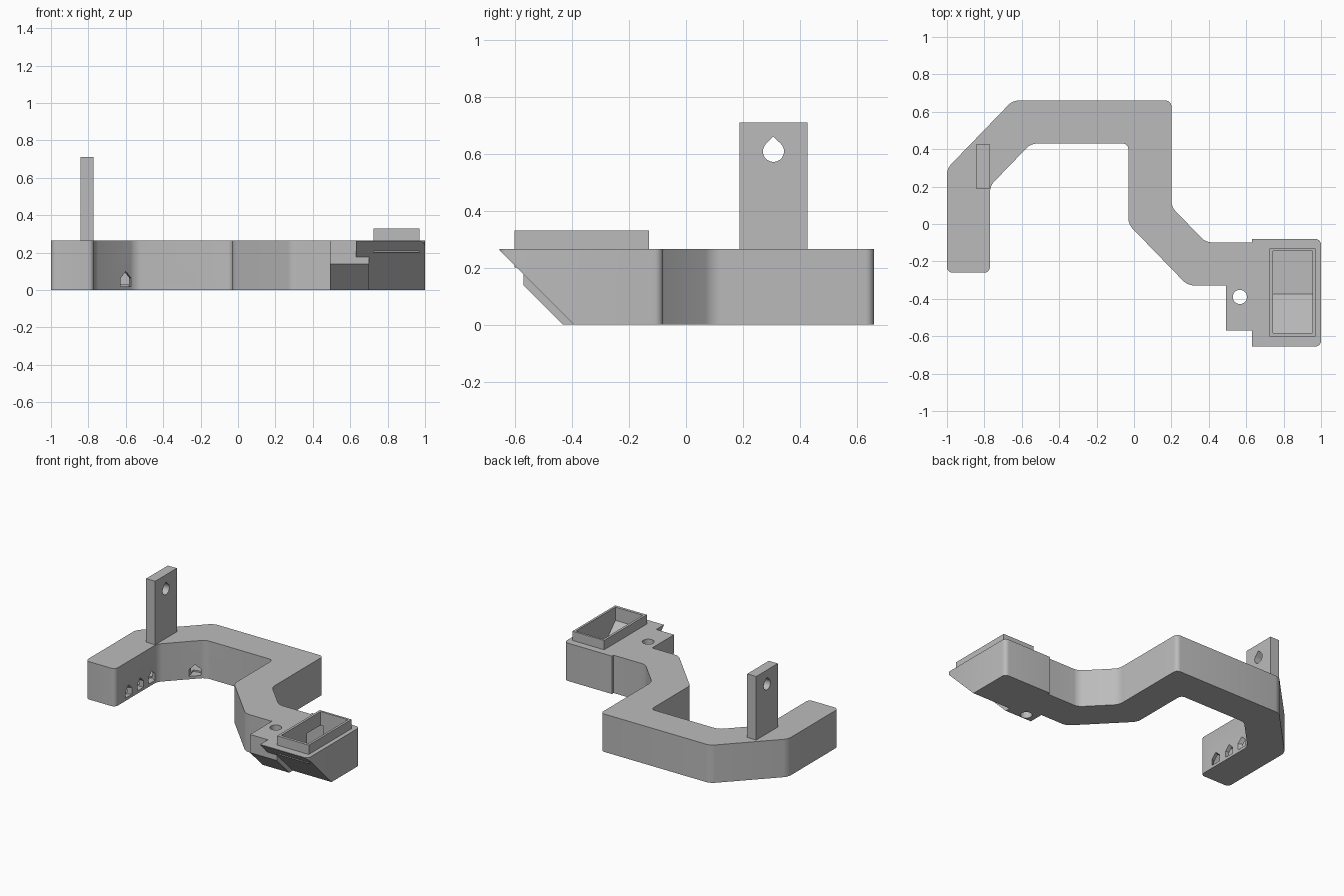
import bpy, bmesh, math
from mathutils import Vector, Matrix

cube = bpy.data.objects.get("Cube")
if cube:
    bpy.data.objects.remove(cube, do_unlink=True)

GREY = (0.5, 0.5, 0.5, 1)
mat = bpy.data.materials.new("plain grey")
mat.use_nodes = True
mat.diffuse_color = GREY
mat.node_tree.nodes["Principled BSDF"].inputs["Base Color"].default_value = GREY

TOP = 0.265      # duct height
WALL = 0.03      # duct wall thickness


def prism(name, outline, z0, z1, radius=0, rounded=lambda co: True, slope=None, matrix=None):
    """Extrude an outline upward, round its upright edges, cut a slope off it."""
    bm = bmesh.new()
    base = bm.faces.new([bm.verts.new((x, y, z0)) for x, y in outline])
    ext = bmesh.ops.extrude_face_region(bm, geom=[base])
    moved = [g for g in ext["geom"] if isinstance(g, bmesh.types.BMVert)]
    bmesh.ops.translate(bm, verts=moved, vec=(0, 0, z1 - z0))
    if radius:
        edges = [e for e in bm.edges
                 if abs(e.verts[0].co.z - e.verts[1].co.z) > 1e-4 and rounded(e.verts[0].co)]
        bmesh.ops.bevel(bm, geom=edges, offset=radius, segments=5, profile=0.5, affect='EDGES')
    if slope:
        bmesh.ops.bisect_plane(bm, geom=bm.verts[:] + bm.edges[:] + bm.faces[:],
                               plane_co=slope, plane_no=(0, -1, -1), clear_outer=True)
        bmesh.ops.holes_fill(bm, edges=[e for e in bm.edges if e.is_boundary])
    if matrix:
        bm.transform(matrix)
    bmesh.ops.recalc_face_normals(bm, faces=bm.faces[:])
    mesh = bpy.data.meshes.new(name)
    bm.to_mesh(mesh)
    bm.free()
    mesh.materials.append(mat)
    obj = bpy.data.objects.new(name, mesh)
    bpy.context.collection.objects.link(obj)
    return obj


def rect(x0, x1, y0, y1):
    return [(x0, y0), (x1, y0), (x1, y1), (x0, y1)]


def ribbon(path, half):
    """Outline of a strip of constant width along a path, with mitred corners."""
    pts = [Vector(p) for p in path]
    left, right = [], []
    for i, p in enumerate(pts):
        a = (p - pts[i - 1]).normalized() if i else (pts[1] - p).normalized()
        b = (pts[i + 1] - p).normalized() if i < len(pts) - 1 else a
        n = Vector((-a.y - b.y, a.x + b.x)).normalized()
        off = n * half / n.dot(Vector((-a.y, a.x)))
        left.append(p + off)
        right.append(p - off)
    return [tuple(p) for p in left + right[::-1]]


def combine(target, other, operation):
    mod = target.modifiers.new("join", 'BOOLEAN')
    mod.operation = operation
    mod.solver = 'EXACT'
    mod.object = other
    bpy.context.view_layer.objects.active = target
    bpy.ops.object.modifier_apply(modifier=mod.name)
    bpy.data.objects.remove(other, do_unlink=True)


def teardrop(r, tip, n=24):
    """Circle with a pointed top."""
    arc = [math.radians(135 + 270 * i / n) for i in range(n + 1)]
    return [(r * math.cos(a), r * math.sin(a)) for a in arc] + [(0, tip)]


def finish(obj):
    bpy.ops.object.select_all(action='DESELECT')
    obj.select_set(True)
    bpy.context.view_layer.objects.active = obj
    bpy.ops.object.shade_smooth_by_angle(angle=math.radians(30))


# Winding duct
bends = [(-0.885, 0.25), (-0.6, 0.545), (0.085, 0.545), (0.085, 0.045), (0.335, -0.213)]
duct = prism("air_duct", ribbon([(-0.885, -0.26)] + bends + [(0.8, -0.213)], 0.115),
             0, TOP, 0.03, lambda co: co.x < 0.7)

# Intake head with sloped front, screw tab and raised collar
head = prism("head", rect(0.63, 1, -0.655, -0.08), 0, TOP, 0.03,
             lambda co: co.x > 0.9, slope=(0.8, -0.393, 0))
tab = prism("tab", rect(0.492, 0.7, -0.57, -0.2), 0, TOP, slope=(0.6, -0.432, 0))
collar = prism("collar", rect(0.725, 0.97, -0.602, -0.13), 0.2, 0.33)
combine(head, tab, 'UNION')
combine(duct, head, 'UNION')
combine(duct, collar, 'UNION')

# Hollow interior: funnel under the collar and the channel along the duct
funnel = prism("funnel", rect(0.742, 0.954, -0.582, -0.145), WALL, 0.4,
               slope=(0.8, -0.375, WALL))
channel = prism("channel", ribbon([(-0.885, -0.23)] + bends + [(0.76, -0.213)], 0.115 - WALL),
                WALL, TOP - WALL)
combine(duct, channel, 'DIFFERENCE')
combine(duct, funnel, 'DIFFERENCE')

# Screw hole through the tab
ring = [math.tau * i / 32 for i in range(32)]
hole = prism("hole", [(0.566 + 0.038 * math.cos(a), -0.39 + 0.038 * math.sin(a)) for a in ring],
             -0.1, 0.4)
combine(duct, hole, 'DIFFERENCE')

# Small gabled outlets fanning out from the middle of the bend
gable = [(-0.033, 0.02), (0.033, 0.02), (0.033, 0.065), (0, 0.1), (-0.033, 0.065)]
centre = Vector((-0.51, 0.02))
outlets = [(-0.77, y) for y in (-0.11, 0.02, 0.145)]
outlets += [(-0.6, 0.38)] + [(x, 0.43) for x in (-0.51, -0.387, -0.262)]
for x, y in outlets:
    d = (Vector((x, y)) - centre).normalized()
    frame = Matrix(((d.y, 0, d.x, x), (-d.x, 0, d.y, y), (0, 1, 0, 0), (0, 0, 0, 1)))
    combine(duct, prism("outlet", gable, -0.06, 0.06, matrix=frame), 'DIFFERENCE')
finish(duct)

# Upright mounting post with a teardrop hole
post = prism("mounting_post", rect(-0.843, -0.773, 0.188, 0.427), TOP - 0.005, 0.71)
sideways = Matrix(((0, 0, 1, -0.81), (1, 0, 0, 0.307), (0, 1, 0, 0.608), (0, 0, 0, 1)))
combine(post, prism("post_hole", teardrop(0.037, 0.052), -0.1, 0.1, matrix=sideways), 'DIFFERENCE')
finish(post)
